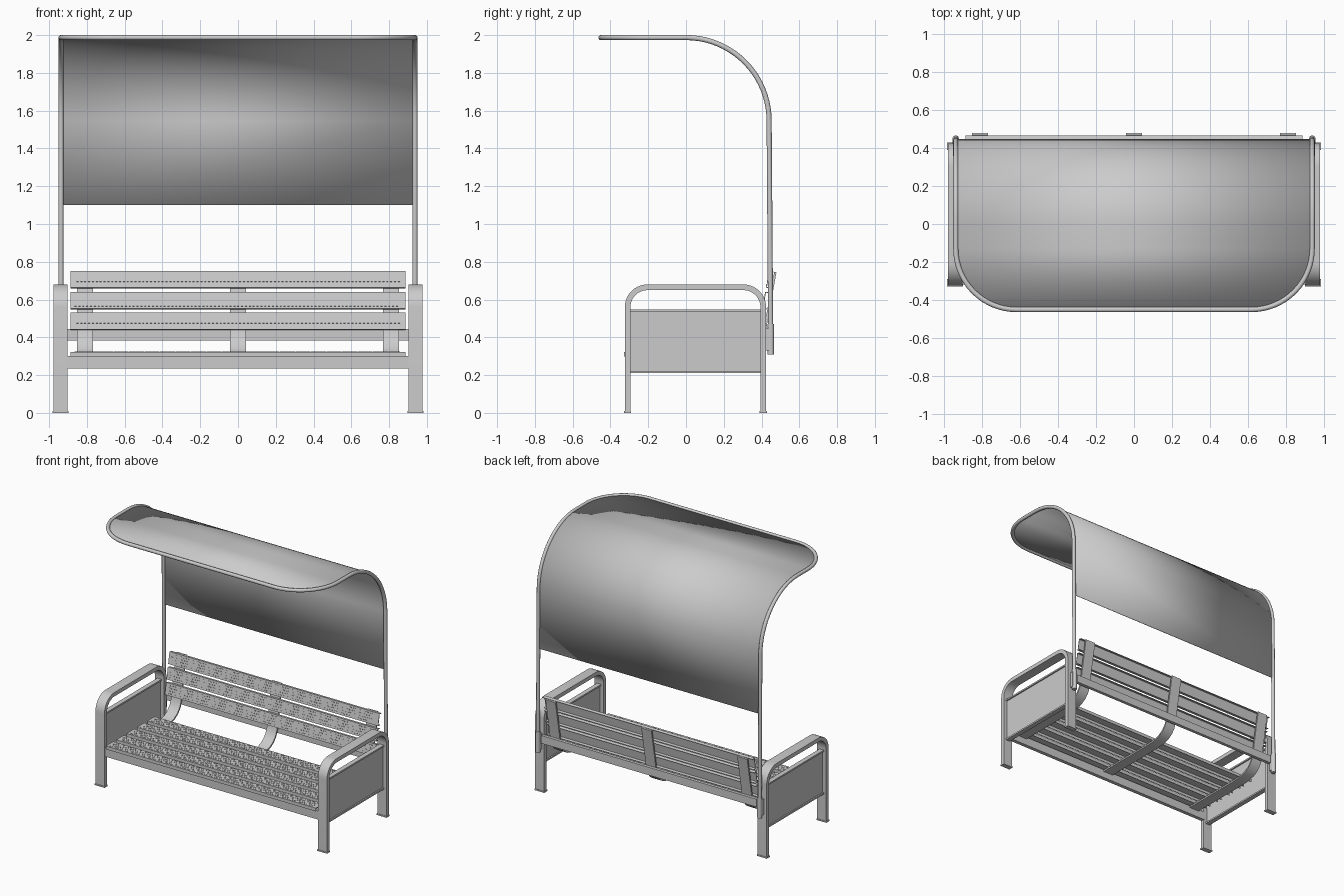
import bpy, bmesh
from math import sin, cos, pi, radians
from mathutils import Vector, Matrix

if "Cube" in bpy.data.objects:
    bpy.data.objects.remove(bpy.data.objects["Cube"])


def make(name, bm, smooth=False):
    bmesh.ops.recalc_face_normals(bm, faces=bm.faces)
    me = bpy.data.meshes.new(name)
    bm.to_mesh(me)
    bm.free()
    ob = bpy.data.objects.new(name, me)
    bpy.context.collection.objects.link(ob)
    if smooth:
        bpy.ops.object.select_all(action='DESELECT')
        ob.select_set(True)
        bpy.context.view_layer.objects.active = ob
        bpy.ops.object.shade_smooth_by_angle(angle=radians(35))
    return ob


def add_box(bm, lo, hi):
    c = [(a + b) / 2 for a, b in zip(lo, hi)]
    s = [b - a for a, b in zip(lo, hi)]
    bmesh.ops.create_cube(bm, size=1, matrix=Matrix.Translation(c) @ Matrix.Diagonal((*s, 1)))


def box(name, lo, hi):
    bm = bmesh.new()
    add_box(bm, lo, hi)
    return make(name, bm)


def add_strip(bm, pts, thick, x0, x1):
    """Flat bar following a (y, z) centre line with mitred bends, extruded along x."""
    pts = [Vector(p) for p in pts]
    rings = []
    for i, p in enumerate(pts):
        a = (p - pts[i - 1]).normalized() if i else (pts[1] - p).normalized()
        b = (pts[i + 1] - p).normalized() if i < len(pts) - 1 else a
        t = (a + b).normalized()
        n = Vector((-t.y, t.x)) * (thick / 2 / max(t.dot(a), 0.3))
        l, r = p + n, p - n
        rings.append([bm.verts.new(v) for v in
                      ((x0, *l), (x1, *l), (x1, *r), (x0, *r))])
    for r0, r1 in zip(rings, rings[1:]):
        for k in range(4):
            bm.faces.new((r0[k], r0[(k + 1) % 4], r1[(k + 1) % 4], r1[k]))
    bm.faces.new(rings[0])
    bm.faces.new(rings[-1])


def strip(name, pts, thick, x0, x1):
    bm = bmesh.new()
    add_strip(bm, pts, thick, x0, x1)
    return make(name, bm, True)


def arc(cx, cy, r, a0, a1, n):
    return [(cx + r * cos(radians(a0 + (a1 - a0) * i / n)),
             cy + r * sin(radians(a0 + (a1 - a0) * i / n))) for i in range(n + 1)]


# Side frames: bent flat-tube hoops, inset panels, feet
hoop = ([(-.309, 0)] + arc(-.204, .56, .105, 180, 90, 10)
        + arc(.304, .56, .105, 90, 0, 10) + [(.409, 0)])
for s, side in ((-1, "left"), (1, "right")):
    c = .94 * s
    strip(side + "_arm_hoop", hoop, .03, c - .038, c + .038)
    box(side + "_side_panel", (c - .008, -.295, .22), (c + .008, .395, .54))
    for z in (.216, .541):
        box(side + "_panel_edge", (c - .018, -.295, z - .006), (c + .018, .395, z + .006))
    for y in (-.309, .409):
        box(side + "_foot", (c - .042, y - .019, 0), (c + .042, y + .019, .01))
    # Sockets fixing the canopy posts to the rear legs
    bm = bmesh.new()
    bmesh.ops.create_cone(bm, cap_ends=True, segments=20, radius1=.017, radius2=.017,
                          depth=.16, matrix=Matrix.Translation((.937 * s, .449, .39)))
    make(side + "_post_socket", bm, True)
    box(side + "_post_clamp", (.937 * s - .018, .42, .33), (.937 * s + .018, .45, .45))

# Cross rails
box("front_rail", (-.91, -.318, .235), (.91, -.29, .30))
box("back_rail", (-.91, .424, .383), (.91, .448, .443))

# Curved seat supports
support = [(-.3, .291), (.22, .291), (.28, .296), (.33, .31), (.37, .335), (.398, .37),
           (.414, .41), (.42, .45), (.428, .5), (.473, .745)]
for x, nm in ((-.81, "left"), (0, "middle"), (.81, "right")):
    strip(nm + "_seat_support", support, .012, x - .042, x + .042)


# Slats: downturned channels with rows of raised grip studs
def slat(name, loc, tilt, width=.09):
    bm = bmesh.new()
    h = width / 2 - .002
    add_strip(bm, [(-h, -.025), (-h, -.002), (h, -.002), (h, -.025)], .004, -.887, .887)
    for r in range(4):
        for i in range(84):
            x = -.86 + i * .0205 + (r % 2) * .01
            y = -.03 + r * .02
            add_box(bm, (x - .005, y - .003, -.001), (x + .005, y + .003, .002))
    ob = make(name, bm)
    ob.location = loc
    ob.rotation_euler.x = tilt


for i in range(5):
    slat("seat_slat", (0, -.283 + i * .125, .323), 0)
for z in (.487, .597, .707):
    slat("back_slat", (0, .391 + (z - .48) * .18, z), radians(90 - 10.2))

# Canopy frame: one continuous bent tube
side = [(.449, .33)] + arc(0, 1.547, .44, 0, 90, 20)
half = [Vector((.937, y, z)) for y, z in side]
half += [Vector((x, y, 1.987)) for x, y in arc(.617, -.13, .32, 0, -90, 16)]
path = half + [Vector((-p.x, p.y, p.z)) for p in reversed(half)]
cu = bpy.data.curves.new("canopy_tube", 'CURVE')
cu.dimensions = '3D'
cu.bevel_depth = .0135
cu.bevel_resolution = 4
cu.use_fill_caps = True
sp = cu.splines.new('POLY')
sp.points.add(len(path) - 1)
for q, p in zip(sp.points, path):
    q.co = (*p, 1)
tube = bpy.data.objects.new("canopy_tube", cu)
bpy.context.collection.objects.link(tube)

# Canopy sheet: spans the tube, lower edge above the backrest
bm = bmesh.new()
rows = []
for p in [Vector((.937, .4435, 1.1))] + half[1:]:
    w = p.x - .004
    rows.append([bm.verts.new((w * k, p.y, p.z)) for k in (-1, 1)])
for a, b in zip(rows, rows[1:]):
    bm.faces.new((a[0], a[1], b[1], b[0]))
sheet = make("canopy_sheet", bm, True)
m = sheet.modifiers.new("thickness", 'SOLIDIFY')
m.thickness = .005
m.offset = 0
